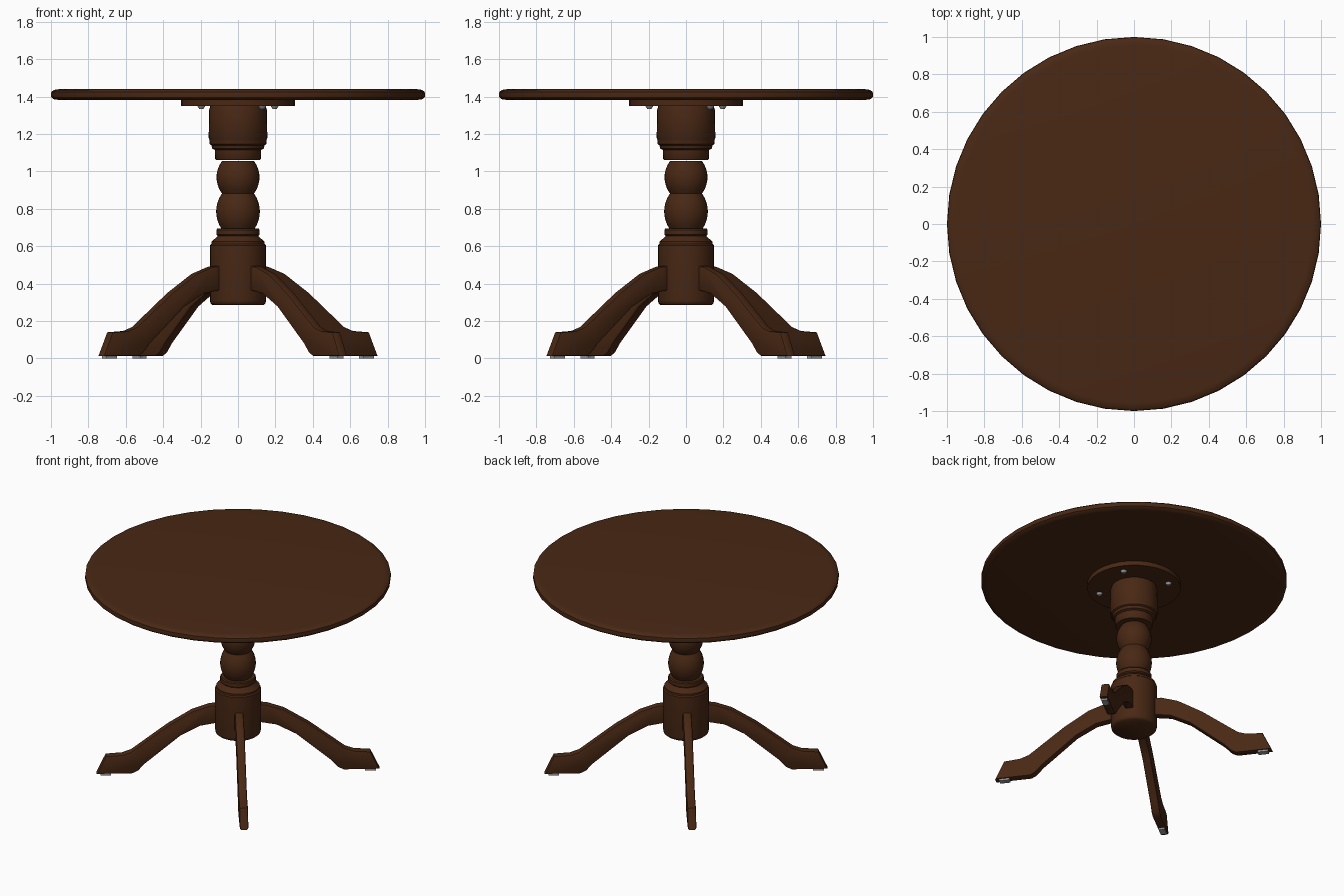
import bpy, bmesh, math
from mathutils import Matrix

if "Cube" in bpy.data.objects:
    bpy.data.objects.remove(bpy.data.objects["Cube"])


def material(name, rgb):
    m = bpy.data.materials.new(name)
    m.diffuse_color = (*rgb, 1)
    m.use_nodes = True
    m.node_tree.nodes["Principled BSDF"].inputs["Base Color"].default_value = m.diffuse_color
    return m


WOOD = material("dark_wood", (0.066, 0.021, 0.007))
METAL = material("grey_metal", (0.35, 0.35, 0.36))
LEG_ANGLES = [math.radians(37.5 + 90 * i) for i in range(4)]


def finish(name, bm, mat, angle=40):
    bmesh.ops.recalc_face_normals(bm, faces=bm.faces)
    me = bpy.data.meshes.new(name)
    bm.to_mesh(me)
    bm.free()
    me.materials.append(mat)
    ob = bpy.data.objects.new(name, me)
    bpy.context.collection.objects.link(ob)
    bpy.ops.object.select_all(action='DESELECT')
    ob.select_set(True)
    bpy.context.view_layer.objects.active = ob
    bpy.ops.object.shade_smooth_by_angle(angle=math.radians(angle))
    return ob


def lathe(name, profile, sides, mat=WOOD, angle=40):
    """Turn a (radius, height) profile around z and cap both ends."""
    bm = bmesh.new()
    rings = [[bm.verts.new((r * math.cos(2 * math.pi * i / sides),
                            r * math.sin(2 * math.pi * i / sides), z))
              for i in range(sides)] for r, z in profile]
    for a, b in zip(rings, rings[1:]):
        for i in range(sides):
            j = (i + 1) % sides
            bm.faces.new((a[i], a[j], b[j], b[i]))
    bm.faces.new(rings[0])
    bm.faces.new(rings[-1])
    return finish(name, bm, mat, angle)


def bead(z0, z1, r_end, r_mid, steps=8):
    """Rounded bulge between two heights."""
    return [(r_end + (r_mid - r_end) * math.sin(math.pi * i / steps) ** 0.8
             if 0 < i < steps else r_end, z0 + (z1 - z0) * i / steps)
            for i in range(steps + 1)]


# Round top with a soft edge, and its mounting plate
lathe("table_top", [(0.955, 1.382), (0.985, 1.386), (0.998, 1.396), (1.0, 1.41),
                    (0.998, 1.425), (0.985, 1.436), (0.955, 1.44)], 40)
lathe("mounting_plate", [(0.305, 1.35), (0.305, 1.384)], 32)

# Turned column: hub, beads and upper collar
lathe("column_hub", [(0.135, 0.285), (0.147, 0.295), (0.15, 0.31), (0.15, 0.605),
                     (0.142, 0.612), (0.142, 0.625), (0.118, 0.645), (0.108, 0.655),
                     (0.116, 0.662), (0.116, 0.688), (0.11, 0.695)], 32)
lathe("column_beads", bead(0.69, 0.882, 0.086, 0.117)
      + bead(0.882, 1.055, 0.086, 0.115)[1:], 32)
lathe("column_collar", [(0.117, 1.061), (0.122, 1.068), (0.124, 1.115), (0.138, 1.122),
                        (0.142, 1.14), (0.152, 1.146), (0.154, 1.175), (0.157, 1.18),
                        (0.154, 1.33), (0.148, 1.35)], 32)

# Side outline of a leg as (distance from centre, height)
LEG = [(0.14, 0.495), (0.19, 0.49), (0.30, 0.452), (0.46, 0.352), (0.70, 0.168),
       (0.76, 0.147), (0.865, 0.14), (0.925, 0.012), (0.69, 0.012), (0.655, 0.03),
       (0.61, 0.08), (0.38, 0.275), (0.25, 0.345), (0.14, 0.365)]
HALF = 0.028


def leg(name, ang):
    bm = bmesh.new()
    f = bm.faces.new([bm.verts.new((r, -HALF, z)) for r, z in LEG])
    ext = bmesh.ops.extrude_face_region(bm, geom=[f])
    bmesh.ops.translate(bm, vec=(0, 2 * HALF, 0),
                        verts=[v for v in ext["geom"] if isinstance(v, bmesh.types.BMVert)])
    rims = [e for e in bm.edges if abs(e.verts[0].co.y - e.verts[1].co.y) < 1e-5]
    bmesh.ops.bevel(bm, geom=rims, offset=0.01, segments=2, affect='EDGES', profile=0.5)
    bm.transform(Matrix.Rotation(ang, 4, 'Z'))
    finish(name, bm, WOOD, 35)


def foot_pad(name, ang):
    bm = bmesh.new()
    bmesh.ops.create_cube(bm, size=1, matrix=Matrix.Rotation(ang, 4, 'Z')
                          @ Matrix.Translation((0.865, 0, 0.007))
                          @ Matrix.Diagonal((0.07, 0.04, 0.014, 1)))
    finish(name, bm, METAL)


def screw(name, ang):
    bm = bmesh.new()
    bmesh.ops.create_cone(bm, cap_ends=True, segments=12, radius1=0.012, radius2=0.022,
                          depth=0.016, matrix=Matrix.Rotation(ang, 4, 'Z')
                          @ Matrix.Translation((0.235, 0, 1.343)))
    finish(name, bm, METAL)


for i, a in enumerate(LEG_ANGLES, 1):
    leg(f"leg_{i}", a)
    foot_pad(f"foot_pad_{i}", a)
    screw(f"plate_screw_{i}", a - math.radians(4))
